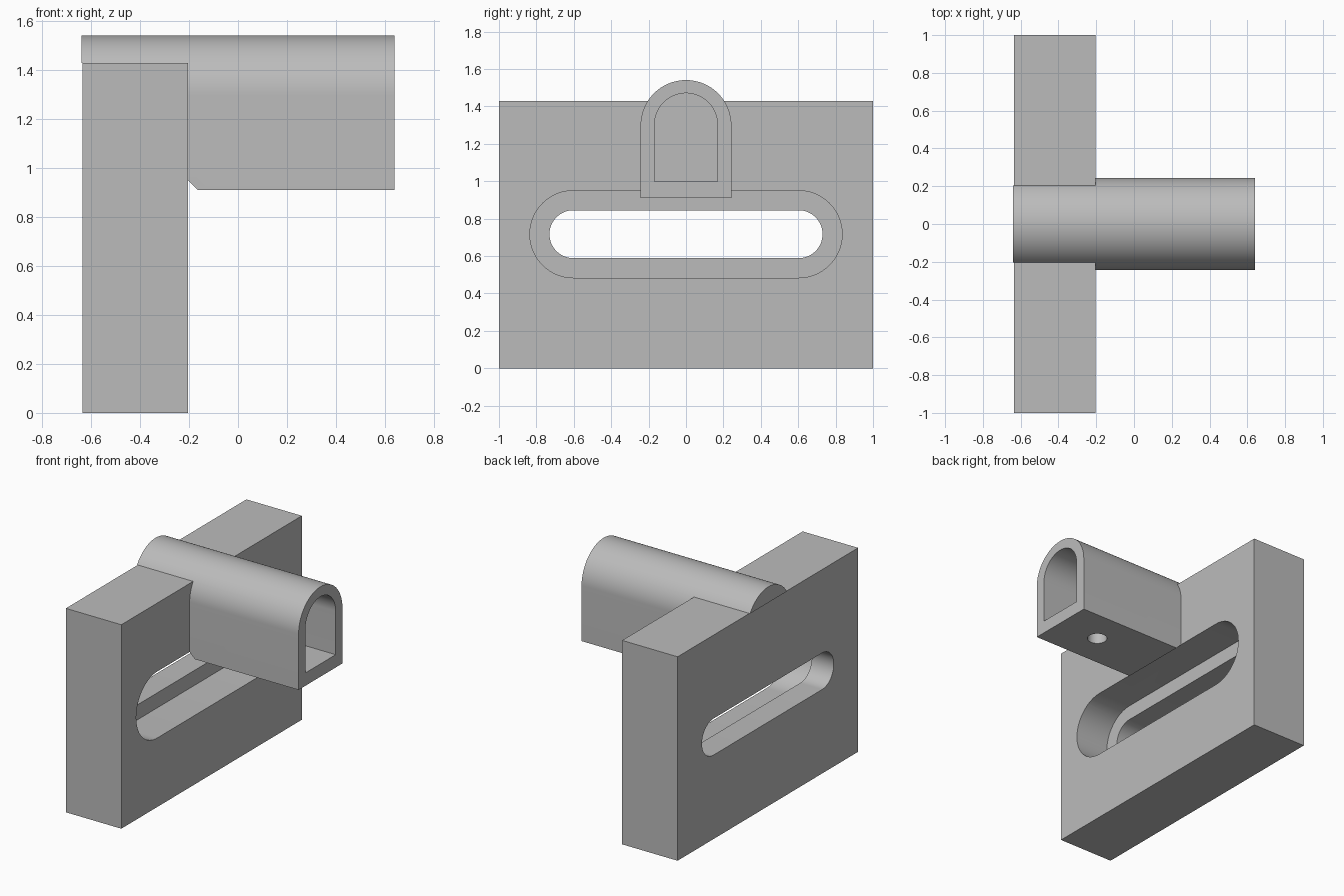
import bpy, bmesh
from math import sin, cos, pi, radians

cube = bpy.data.objects.get("Cube")
if cube:
    bpy.data.objects.remove(cube, do_unlink=True)

grey = bpy.data.materials.new("light_grey")
grey.use_nodes = True
GREY = (0.5, 0.5, 0.5, 1)
grey.diffuse_color = GREY
grey.node_tree.nodes["Principled BSDF"].inputs["Base Color"].default_value = GREY


def prism(name, profile, axis, start, end):
    """Extrude a closed (horizontal, z) profile along x or y."""
    bm = bmesh.new()
    verts = [bm.verts.new((start, h, z) if axis == "x" else (h, start, z)) for h, z in profile]
    face = bm.faces.new(verts)
    new = bmesh.ops.extrude_face_region(bm, geom=[face])["geom"]
    shift = (end - start, 0, 0) if axis == "x" else (0, end - start, 0)
    bmesh.ops.translate(bm, vec=shift, verts=[g for g in new if isinstance(g, bmesh.types.BMVert)])
    bmesh.ops.recalc_face_normals(bm, faces=bm.faces)
    mesh = bpy.data.meshes.new(name)
    bm.to_mesh(mesh)
    bm.free()
    mesh.materials.append(grey)
    obj = bpy.data.objects.new(name, mesh)
    bpy.context.collection.objects.link(obj)
    return obj


def arc(cx, cz, r, a0, a1, n=32):
    angles = [radians(a0 + (a1 - a0) * i / n) for i in range(n + 1)]
    return [(cx + r * cos(a), cz + r * sin(a)) for a in angles]


def stadium(half, cz, r):
    return arc(half, cz, r, -90, 90) + arc(-half, cz, r, 90, 270)


def arch(r, cz, bottom):
    return [(-r, bottom), (r, bottom)] + arc(0, cz, r, 0, 180, 48)


def rect(h0, h1, z0, z1):
    return [(h0, z0), (h1, z0), (h1, z1), (h0, z1)]


def combine(target, tool, operation="DIFFERENCE"):
    """Apply a boolean and discard the tool."""
    mod = target.modifiers.new("boolean", "BOOLEAN")
    mod.operation, mod.solver, mod.object = operation, "EXACT", tool
    bpy.context.view_layer.objects.active = target
    bpy.ops.object.modifier_apply(modifier=mod.name)
    bpy.data.objects.remove(tool, do_unlink=True)


BACK, FACE, TIP = -0.635, -0.205, 0.64
PLATE_TOP = 1.43

# Upright plate with a stepped slot
body = prism("bracket_body", rect(-1, 1, 0, PLATE_TOP), "x", BACK, FACE)
combine(body, prism("through_slot", stadium(0.602, 0.717, 0.128), "x", -0.8, 0))
combine(body, prism("slot_recess", stadium(0.602, 0.717, 0.233), "x", -0.465, 0))

# Arched arm: blind bore, chamfered underside, lip only above the plate
arm = prism("arched_arm", arch(0.243, 1.298, 0.91), "x", -0.64, TIP)
combine(arm, prism("arm_bore", arch(0.168, 1.303, 1.0), "x", -0.2, 0.8))
underside = [(-0.8, 0.8), (-0.055, 0.8), (-0.165, 0.91), (-0.21, 0.955), (-0.8, 0.955)]
combine(arm, prism("underside_cut", underside, "y", -0.4, 0.4))
combine(arm, prism("back_trim", rect(-0.4, 0.4, 0.8, PLATE_TOP), "x", -0.8, BACK + 0.01))

# Round hole in the arm floor
bpy.ops.mesh.primitive_cylinder_add(vertices=48, radius=0.065, depth=0.3, location=(0.32, 0, 0.95))
combine(arm, bpy.context.object)

# Merge and shade
combine(body, arm, "UNION")
mesh = body.data
mesh.materials.clear()
mesh.materials.append(grey)
for poly in mesh.polygons:
    poly.material_index = 0
bpy.ops.object.select_all(action="DESELECT")
body.select_set(True)
bpy.context.view_layer.objects.active = body
bpy.ops.object.shade_smooth_by_angle(angle=radians(30))
